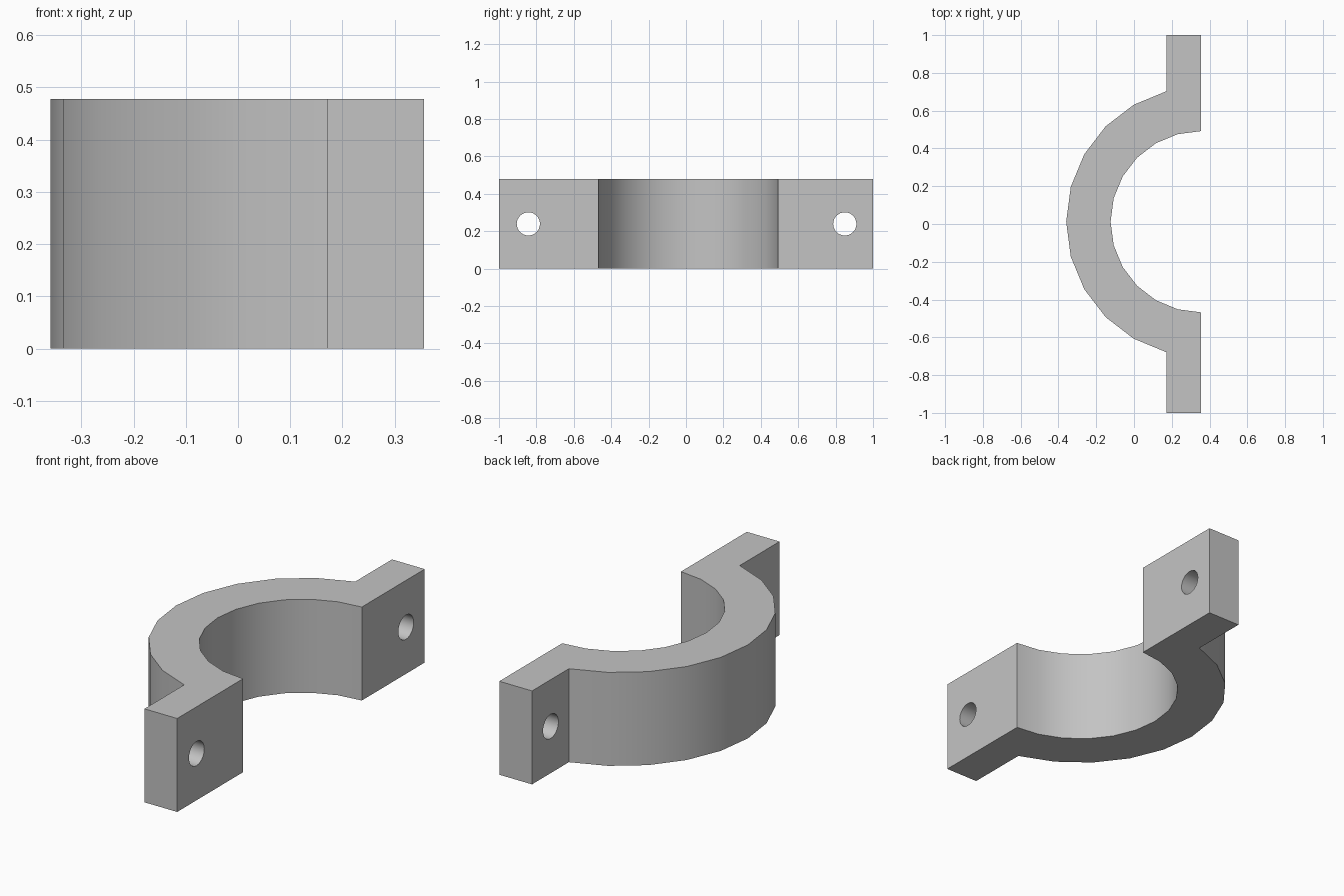
import bpy, math

cube = bpy.data.objects.get("Cube")
if cube:
    bpy.data.objects.remove(cube, do_unlink=True)

HEIGHT = 0.478
FACE_X, BACK_X = 0.356, 0.171      # mating face and rear of the flanges
BORE_Y = 0.012                     # bore sits slightly off the middle
OUTER_R, INNER_R = 0.715, 0.48

grey = bpy.data.materials.new("plain grey")
grey.use_nodes = True
colour = (0.55, 0.55, 0.55, 1)
grey.diffuse_color = colour
grey.node_tree.nodes["Principled BSDF"].inputs["Base Color"].default_value = colour


def arc(radius, start, stop, step):
    """Points of a faceted arc round the bore axis."""
    return [(FACE_X + radius * math.cos(math.radians(a)),
             BORE_Y + radius * math.sin(math.radians(a)))
            for a in range(start, stop, step)]


# Half ring with two flanges, as one extruded outline
outline = [(FACE_X, 1), (BACK_X, 1)]
outline += arc(OUTER_R, 105, 256, 15)
outline += [(BACK_X, -1), (FACE_X, -1)]
outline += arc(INNER_R, 270, 89, -15)
n = len(outline)
verts = [(x, y, z) for z in (0, HEIGHT) for x, y in outline]
faces = [list(range(n))[::-1], list(range(n, 2 * n))]
faces += [(i, (i + 1) % n, n + (i + 1) % n, n + i) for i in range(n)]
mesh = bpy.data.meshes.new("clamp_half")
mesh.from_pydata(verts, [], faces)
mesh.materials.append(grey)
clamp = bpy.data.objects.new("clamp_half", mesh)
bpy.context.collection.objects.link(clamp)

# Bolt holes through the flanges
for name, y in (("front_hole_cutter", -0.843), ("back_hole_cutter", 0.849)):
    bpy.ops.mesh.primitive_cylinder_add(
        vertices=32, radius=0.062, depth=0.4,
        location=((FACE_X + BACK_X) / 2, y, HEIGHT / 2),
        rotation=(0, math.pi / 2, 0))
    cutter = bpy.context.object
    cutter.name = name
    cutter.data.materials.append(grey)
    cutter.hide_render = True
    cutter.hide_set(True)
    cut = clamp.modifiers.new(name, 'BOOLEAN')
    cut.operation = 'DIFFERENCE'
    cut.solver = 'EXACT'
    cut.object = cutter

# Apply the cuts, then smooth the curved walls and keep hard edges
bpy.ops.object.select_all(action='DESELECT')
bpy.context.view_layer.objects.active = clamp
clamp.select_set(True)
for name in [m.name for m in clamp.modifiers]:
    bpy.ops.object.modifier_apply(modifier=name)
    bpy.data.objects.remove(bpy.data.objects[name], do_unlink=True)
bpy.ops.object.shade_smooth_by_angle(angle=math.radians(30))
